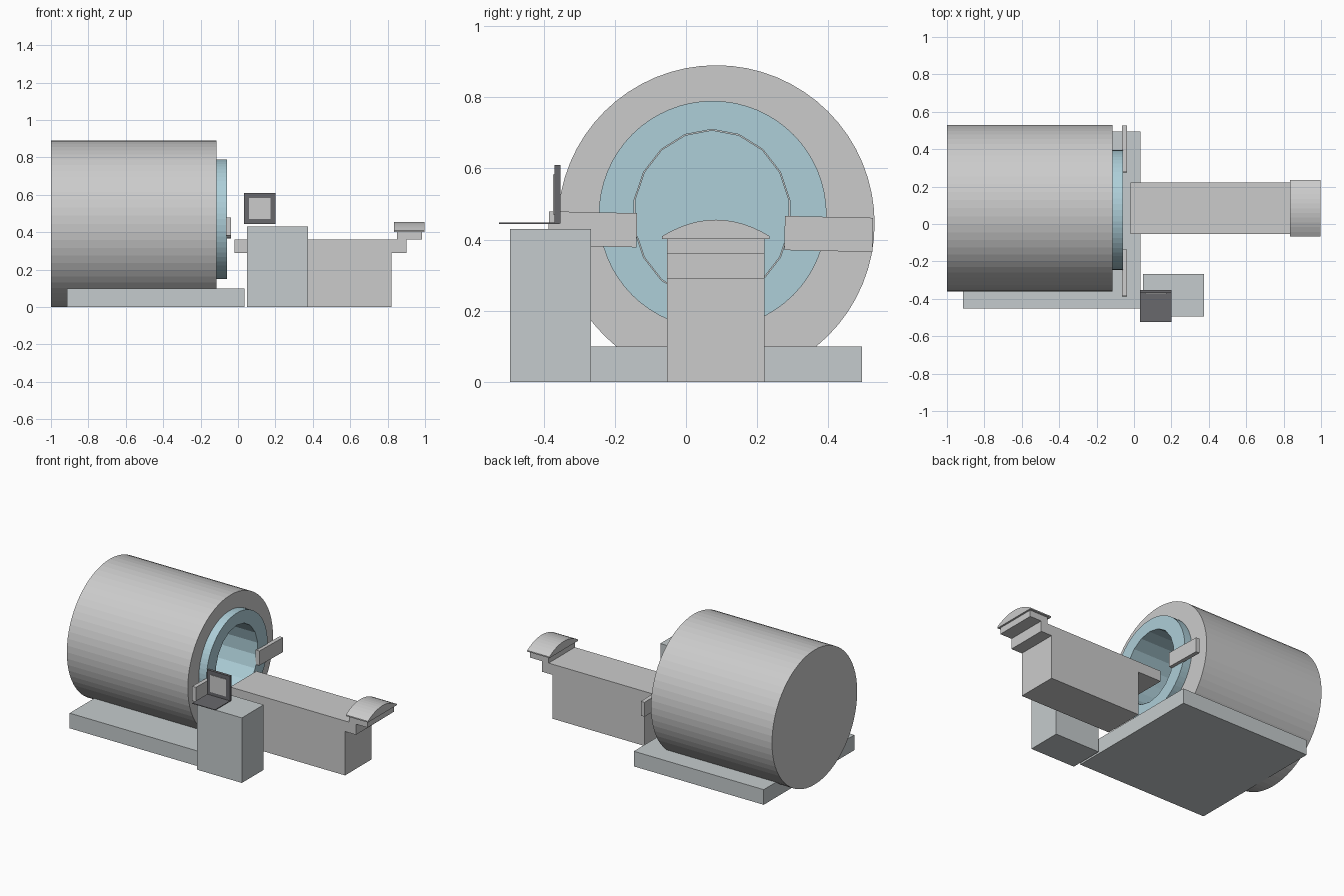
import bpy, bmesh, math
from mathutils import Matrix, Vector

if "Cube" in bpy.data.objects:
    bpy.data.objects.remove(bpy.data.objects["Cube"])


def material(name, rgb):
    m = bpy.data.materials.new(name)
    m.diffuse_color = (*rgb, 1)
    m.use_nodes = True
    m.node_tree.nodes["Principled BSDF"].inputs["Base Color"].default_value = m.diffuse_color
    return m


BLUE = material("pale_blue", (0.42, 0.62, 0.69))
DARK = material("dark_grey", (0.14, 0.14, 0.15))
COOL = material("cool_grey", (0.56, 0.60, 0.61))


def finish(name, bm, mat=None):
    bmesh.ops.recalc_face_normals(bm, faces=bm.faces)
    me = bpy.data.meshes.new(name)
    bm.to_mesh(me)
    bm.free()
    ob = bpy.data.objects.new(name, me)
    bpy.context.collection.objects.link(ob)
    if mat:
        me.materials.append(mat)
    return ob


def prism(name, pts, lo, hi, axis, mat=None):
    """Extrude a 2D outline along x (pts are y,z) or along y (pts are x,z)."""
    bm = bmesh.new()
    place = (lambda a, b: (lo, a, b)) if axis == 'x' else (lambda a, b: (a, lo, b))
    face = bm.faces.new([bm.verts.new(place(a, b)) for a, b in pts])
    ext = bmesh.ops.extrude_face_region(bm, geom=[face], use_keep_orig=True)
    shift = Vector((hi - lo, 0, 0)) if axis == 'x' else Vector((0, hi - lo, 0))
    bmesh.ops.translate(bm, vec=shift,
                        verts=[v for v in ext["geom"] if isinstance(v, bmesh.types.BMVert)])
    return finish(name, bm, mat)


def box(name, x, y, z, mat=None):
    return prism(name, [(x[0], z[0]), (x[1], z[0]), (x[1], z[1]), (x[0], z[1])],
                 y[0], y[1], 'y', mat)


def oval(cy, cz, ry, rz, n):
    return [(cy + ry * math.sin(2 * math.pi * i / n),
             cz + rz * math.cos(2 * math.pi * i / n)) for i in range(n)]


def cut(ob, cutter):
    mod = ob.modifiers.new("bore", 'BOOLEAN')
    mod.operation, mod.object, mod.solver = 'DIFFERENCE', cutter, 'EXACT'


# Scanner drum and blue front ring, with the bore cut through both
drum = prism("scanner_drum", oval(0.085, 0.445, 0.445, 0.445, 64), -1, -0.115, 'x')
ring = prism("front_ring", oval(0.075, 0.47, 0.32, 0.32, 64), -0.115, -0.06, 'x', BLUE)
bore_shape = oval(0.073, 0.47, 0.222, 0.24, 18)
cutter = prism("bore_cutter", bore_shape, -0.9, 0.1, 'x')
cutter.hide_render = True
cutter.hide_set(True)
cut(drum, cutter)
cut(ring, cutter)

# Blue bore lining: inward-facing tube with a closed far end
bm = bmesh.new()
loops = [[bm.verts.new((x, 0.073 + (y - 0.073) * 0.99, 0.47 + (z - 0.47) * 0.99))
          for y, z in bore_shape] for x in (-0.895, -0.062)]
n = len(bore_shape)
for i in range(n):
    j = (i + 1) % n
    bm.faces.new((loops[0][i], loops[0][j], loops[1][j], loops[1][i]))
bm.faces.new(loops[0])
lining = finish("bore_lining", bm, BLUE)
if lining.data.polygons[-1].normal.x < 0:
    lining.data.flip_normals()

# Floor base
box("scanner_base", (-0.915, 0.035), (-0.452, 0.495), (0, 0.1), COOL)

# Control panels either side of the bore, slightly tilted
for name, y, z in (("left_panel", -0.262, 0.429), ("right_panel", 0.401, 0.416)):
    p = box(name, (-0.065, -0.038), (-0.124, 0.124), (-0.048, 0.048))
    p.data.transform(Matrix.Translation((0, y, z)) @ Matrix.Rotation(math.radians(-1.2), 4, 'X'))

# Patient table: stepped side profile
prism("patient_table", [(0.15, 0), (0.82, 0), (0.82, 0.29), (0.9, 0.29), (0.9, 0.36),
                        (-0.02, 0.36), (-0.02, 0.29), (0.15, 0.29)], -0.053, 0.221, 'y')
box("headrest_block", (0.85, 0.985), (-0.053, 0.221), (0.36, 0.405))

# Arched headrest
arch = [(0.235, 0.402), (-0.067, 0.402)]
for i in range(13):
    t = -1 + i / 6
    arch.append((0.084 + 0.151 * t, 0.41 + 0.046 * (1 - abs(t) ** 2)))
prism("headrest", arch, 0.835, 0.997, 'x')

# Side cabinet
box("cabinet", (0.048, 0.375), (-0.495, -0.267), (0, 0.43), COOL)

# Portable computer: keyboard slab, screen frame and screen
box("keyboard", (0.033, 0.2), (-0.525, -0.355), (0.444, 0.448), DARK)
box("screen_frame", (0.033, 0.2), (-0.37, -0.352), (0.445, 0.61), DARK)
box("screen", (0.058, 0.173), (-0.373, -0.368), (0.47, 0.583))
